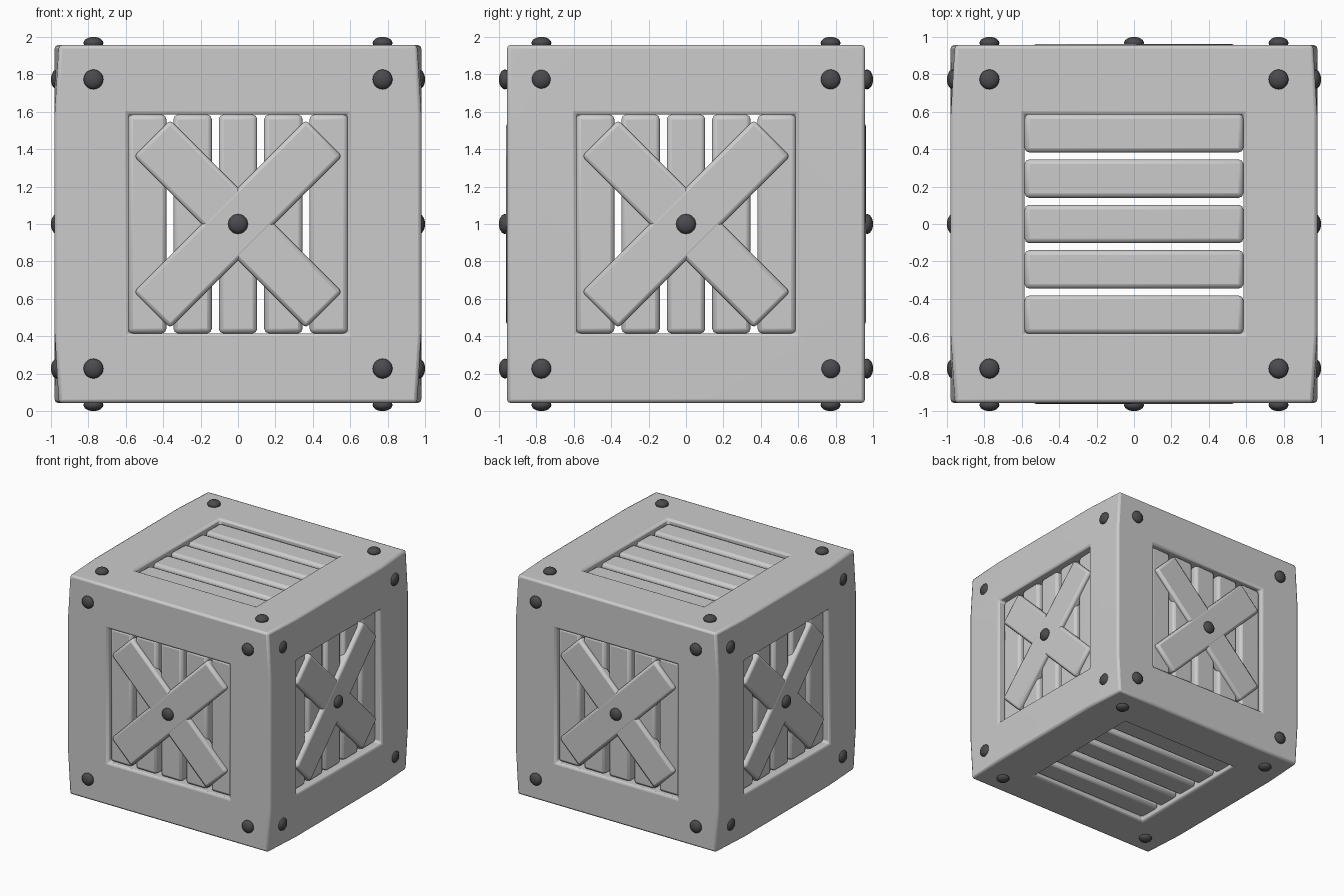
import bpy, bmesh, math
from mathutils import Matrix
from itertools import product

if "Cube" in bpy.data.objects:
    bpy.data.objects.remove(bpy.data.objects["Cube"])

OUT, INN = 0.957, 0.585          # outer face and opening half sizes
CENTRE = Matrix.Translation((0, 0, 1))

metal = bpy.data.materials.new("dark_metal")
metal.diffuse_color = (0.07, 0.07, 0.075, 1)
metal.use_nodes = True
metal.node_tree.nodes["Principled BSDF"].inputs["Base Color"].default_value = metal.diffuse_color


def finish(bm, name, bevel=0.0, mat=None):
    me = bpy.data.meshes.new(name)
    bmesh.ops.recalc_face_normals(bm, faces=bm.faces)
    bm.to_mesh(me)
    bm.free()
    ob = bpy.data.objects.new(name, me)
    bpy.context.collection.objects.link(ob)
    if mat:
        me.materials.append(mat)
    if bevel:
        mod = ob.modifiers.new("round_edges", 'BEVEL')
        mod.width, mod.segments = bevel, 2
    bpy.ops.object.select_all(action='DESELECT')
    ob.select_set(True)
    bpy.context.view_layer.objects.active = ob
    bpy.ops.object.shade_smooth_by_angle(angle=math.radians(40))


def box(name, centre, size, frame, spin=0.0, bevel=0.02):
    """Box in a face's local frame (local z points outwards)."""
    bm = bmesh.new()
    m = (CENTRE @ frame @ Matrix.Translation(centre)
         @ Matrix.Rotation(spin, 4, 'Z') @ Matrix.Diagonal((*size, 1)))
    bmesh.ops.create_cube(bm, size=1, matrix=m)
    finish(bm, name, bevel)


def rivet(name, x, y, frame):
    bm = bmesh.new()
    m = (CENTRE @ frame @ Matrix.Translation((x, y, 0.968))
         @ Matrix.Diagonal((0.053, 0.053, 0.032, 1)))
    bmesh.ops.create_uvsphere(bm, u_segments=20, v_segments=12, radius=1, matrix=m)
    finish(bm, name, mat=metal)


def crate_frame():
    """One solid frame of edge beams, built from the edge cells of a 3x3x3 grid."""
    cuts = (-OUT, -INN, INN, OUT)
    solid = {c for c in product(range(3), repeat=3) if c.count(1) <= 1}
    bm = bmesh.new()
    verts = {}

    def vert(key):
        if key not in verts:
            x, y, z = (cuts[i] for i in key)
            # side faces swell towards their opening
            if abs(x) == OUT and min(abs(y), abs(z)) == INN:
                x = math.copysign(0.98, x)
            verts[key] = bm.verts.new((x, y, z + 1))
        return verts[key]

    for cell in solid:
        for axis, side in product(range(3), (0, 1)):
            near = list(cell)
            near[axis] += 2 * side - 1
            if tuple(near) in solid:
                continue
            quad = []
            for a, b in ((0, 0), (1, 0), (1, 1), (0, 1)):
                key = list(cell)
                key[axis] += side
                key[(axis + 1) % 3] += a
                key[(axis + 2) % 3] += b
                quad.append(vert(tuple(key)))
            bm.faces.new(quad)
    finish(bm, "crate_frame", 0.018)


crate_frame()

# Local frames of the six faces: local y is up on the walls
upright = Matrix.Rotation(math.pi / 2, 4, 'X')
walls = {n: Matrix.Rotation(i * math.pi / 2, 4, 'Z') @ upright
         for i, n in enumerate(("front", "right", "back", "left"))}
lids = {"top": Matrix(), "bottom": Matrix.Rotation(math.pi, 4, 'X')}

for face, frame in {**walls, **lids}.items():
    # Five slightly recessed planks
    for i in range(5):
        p = (i - 2) * 0.2425
        if face in walls:
            box(face + "_plank", (p, 0, 0.875), (0.205, 1.17, 0.1), frame, bevel=0.025)
        else:
            box(face + "_plank", (0, p, 0.875), (1.17, 0.205, 0.1), frame, bevel=0.025)
    # Corner rivets
    for x, y in product((-0.773, 0.773), repeat=2):
        rivet(face + "_rivet", x, y, frame)
    # Crossed braces with a centre rivet
    if face in walls:
        for spin, z in ((45, 0.922), (-45, 0.920)):
            box(face + "_brace", (0, 0, z), (1.30, 0.275, 0.08), frame, math.radians(spin), 0.022)
        rivet(face + "_centre_rivet", 0, 0, frame)
